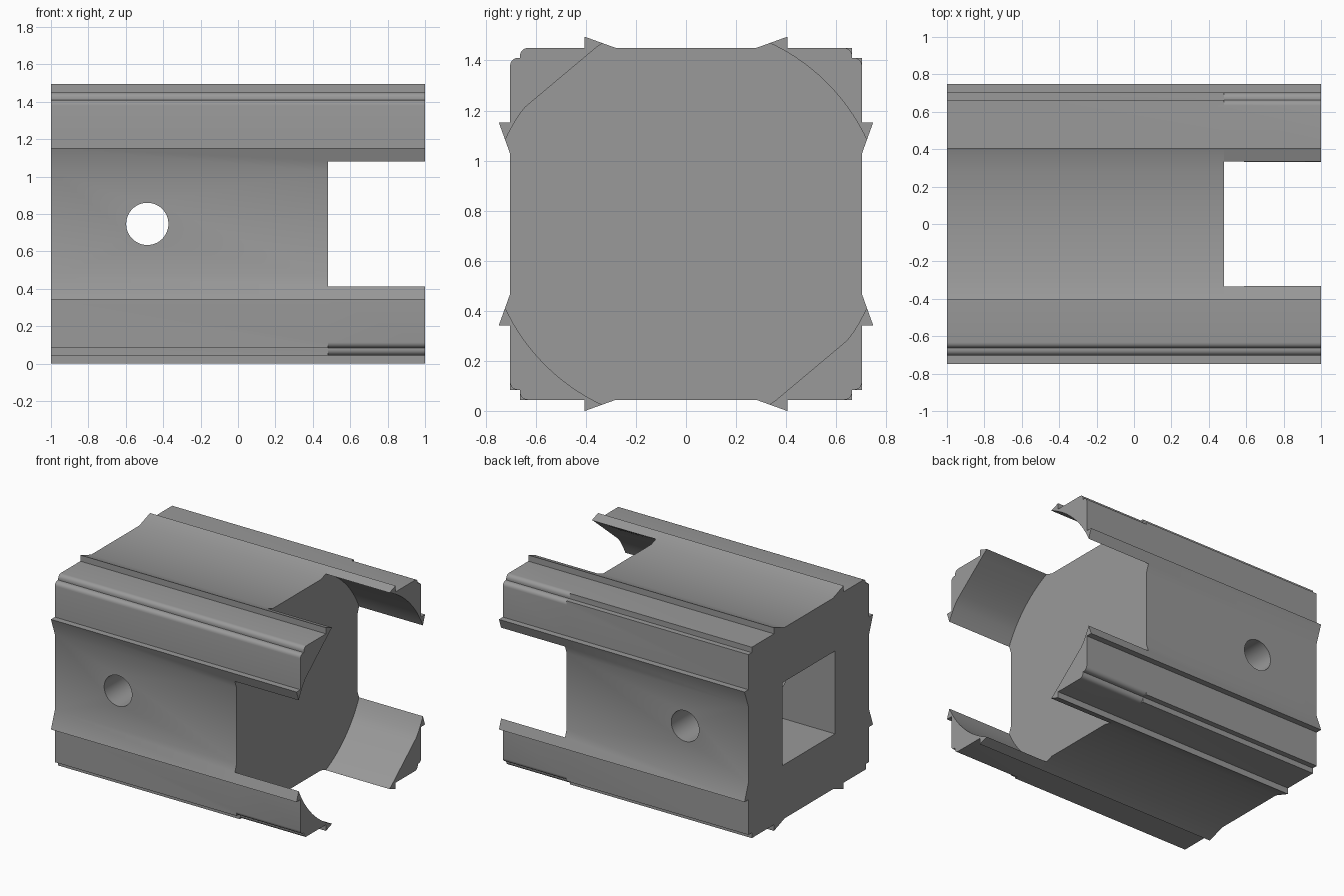
import bpy, bmesh, math

if "Cube" in bpy.data.objects:
    bpy.data.objects.remove(bpy.data.objects["Cube"])

CZ = 0.7475          # height of the long axis
SHOULDER = 0.48      # where the solid body ends and the prongs begin
R = 0.796            # radius of the bore between the prongs

grey = bpy.data.materials.new("grey metal")
grey.diffuse_color = (0.32, 0.32, 0.32, 1)
grey.use_nodes = True
grey.node_tree.nodes["Principled BSDF"].inputs["Base Color"].default_value = grey.diffuse_color


def loft(name, rings):
    """Closed solid through rings of (x, [(y, z), ...]), z relative to the axis."""
    bm = bmesh.new()
    loops = [[bm.verts.new((x, y, z + CZ)) for y, z in pts] for x, pts in rings]
    n = len(loops[0])
    for a, b in zip(loops, loops[1:]):
        for i in range(n):
            j = (i + 1) % n
            bm.faces.new((a[i], a[j], b[j], b[i]))
    bm.faces.new(loops[0][::-1])
    bm.faces.new(loops[-1])
    bmesh.ops.recalc_face_normals(bm, faces=bm.faces)
    me = bpy.data.meshes.new(name)
    bm.to_mesh(me)
    bm.free()
    ob = bpy.data.objects.new(name, me)
    bpy.context.collection.objects.link(ob)
    me.materials.append(grey)
    return ob


def boolean(ob, other, op):
    """Apply a boolean and remove the helper."""
    m = ob.modifiers.new("bool", 'BOOLEAN')
    m.operation, m.object, m.solver = op, other, 'EXACT'
    bpy.context.view_layer.objects.active = ob
    bpy.ops.object.modifier_apply(modifier=m.name)
    bpy.data.objects.remove(other)


def arc(cx, cy, r=0.03, steps=5):
    return [(cx + r * math.cos(t), cy + r * math.sin(t))
            for t in (math.pi / 2 * i / steps for i in range(steps + 1))]


def section(rounded):
    """Ridged square outline; the listed quadrants get rounded stepped corners."""
    ridge = [(0.7025, 0.28), (0.7475, 0.405), (0.7025, 0.405)]
    mirrored = [(b, a) for a, b in reversed(ridge)]
    out = []
    for k in range(4):
        if k in rounded:
            corner = arc(0.6725, 0.633) + [(0.663, 0.663)] + arc(0.633, 0.6725)
        else:
            corner = [(0.7025, 0.663), (0.663, 0.663), (0.663, 0.7025)]
        pts = ridge + corner + mirrored
        for _ in range(k):
            pts = [(-b, a) for a, b in pts]
        out += pts
    return out


def bore(flat):
    """Circle, optionally flattened by a chord at two opposite corners."""
    pts = []
    for i in range(120):
        deg = i * 3
        r = R
        off = deg % 180 - 130
        if flat and abs(off) < 14.7:
            r = R * math.cos(math.radians(14.7)) / math.cos(math.radians(off))
        t = math.radians(deg)
        pts.append((r * math.cos(t), r * math.sin(t)))
    return pts


# Solid body with one rounded corner along its length
body = loft("coupling_body", [(-1, section({1})), (SHOULDER, section({1}))])

# Four corner prongs left around the bore
outline = section({0, 1, 2, 3})
prongs = loft("corner_prongs", [(SHOULDER, outline), (1, outline)])
cutter = loft("bore_cutter", [(0.4, bore(False)), (SHOULDER, bore(False)),
                              (1, bore(True)), (1.2, bore(True))])
boolean(prongs, cutter, 'DIFFERENCE')
boolean(body, prongs, 'UNION')

# Square drive socket in the rear end
h = 0.305
square = [(-h, -h), (h, -h), (h, h), (-h, h)]
boolean(body, loft("socket_cutter", [(-1.2, square), (0.0, square)]), 'DIFFERENCE')

# Round pin hole right through from front to back
bpy.ops.mesh.primitive_cylinder_add(vertices=48, radius=0.113, depth=2,
                                    location=(-0.485, 0, CZ),
                                    rotation=(math.pi / 2, 0, 0))
boolean(body, bpy.context.object, 'DIFFERENCE')

# Single material and smooth curved faces with sharp edges
body.data.materials.clear()
body.data.materials.append(grey)
for p in body.data.polygons:
    p.material_index = 0
bpy.ops.object.select_all(action='DESELECT')
body.select_set(True)
bpy.context.view_layer.objects.active = body
bpy.ops.object.shade_smooth_by_angle(angle=math.radians(30))
